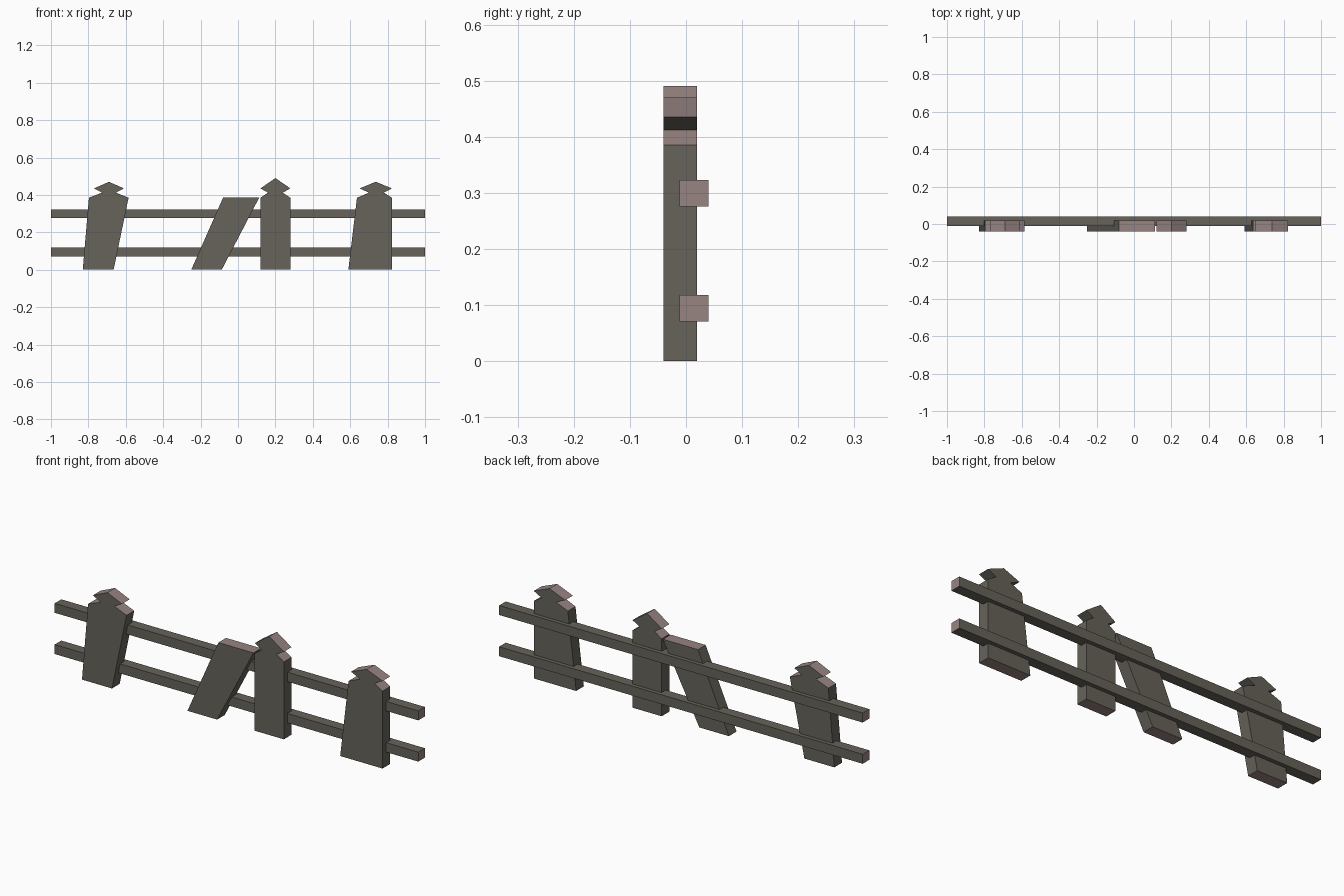
import bpy, bmesh

if "Cube" in bpy.data.objects:
    bpy.data.objects.remove(bpy.data.objects["Cube"])


def material(name, rgb):
    m = bpy.data.materials.new(name)
    m.diffuse_color = (*rgb, 1)
    m.use_nodes = True
    m.node_tree.nodes["Principled BSDF"].inputs["Base Color"].default_value = m.diffuse_color
    return m


WOOD = material("weathered_wood", (0.135, 0.123, 0.103))
CUT = material("cut_end_grain", (0.31, 0.23, 0.22))


def extrude(name, profile, y0, y1, is_cut):
    """Extrude an xz profile along y; is_cut picks the end-grain faces."""
    bm = bmesh.new()
    face = bm.faces.new([bm.verts.new((x, y0, z)) for x, z in profile])
    new = bmesh.ops.extrude_face_region(bm, geom=[face])["geom"]
    bmesh.ops.translate(bm, vec=(0, y1 - y0, 0),
                        verts=[v for v in new if isinstance(v, bmesh.types.BMVert)])
    bmesh.ops.recalc_face_normals(bm, faces=bm.faces)
    for f in bm.faces:
        f.material_index = int(is_cut(f))
    me = bpy.data.meshes.new(name)
    bm.to_mesh(me)
    bm.free()
    me.materials.append(WOOD)
    me.materials.append(CUT)
    bpy.context.collection.objects.link(bpy.data.objects.new(name, me))


# Pickets: end grain on the tops and the feet, not on the underside of the head
def picket_cut(f):
    n, z = f.normal.z, f.calc_center_median().z
    return n > 0.6 or (n < -0.6 and z < 0.1)


def picket(name, bottom, top, neck=None, head=None, apex=None):
    right = [(bottom[1], 0), (top[1], 0.385)]
    left = [(top[0], 0.385), (bottom[0], 0)]
    tip = []
    if head:
        tip = [(neck[1], 0.412), (head[1], 0.435),
               (sum(head) / 2, apex),
               (head[0], 0.435), (neck[0], 0.412)]
    extrude(name, right + tip + left, -0.04, 0.02, picket_cut)


picket("left_picket", (-0.83, -0.665), (-0.797, -0.585),
       (-0.727, -0.652), (-0.77, -0.61), 0.47)
picket("broken_leaning_picket", (-0.25, -0.087), (-0.08, 0.113))
picket("middle_picket", (0.12, 0.28), (0.12, 0.28),
       (0.16, 0.24), (0.12, 0.28), 0.49)
picket("right_picket", (0.59, 0.823), (0.636, 0.823),
       (0.70, 0.78), (0.65, 0.823), 0.47)

# Rails: end grain on both ends
for name, z in (("lower_rail", 0.071), ("upper_rail", 0.276)):
    extrude(name, [(-1, z), (1, z), (1, z + 0.047), (-1, z + 0.047)],
            -0.012, 0.04, lambda f: abs(f.normal.x) > 0.9)
